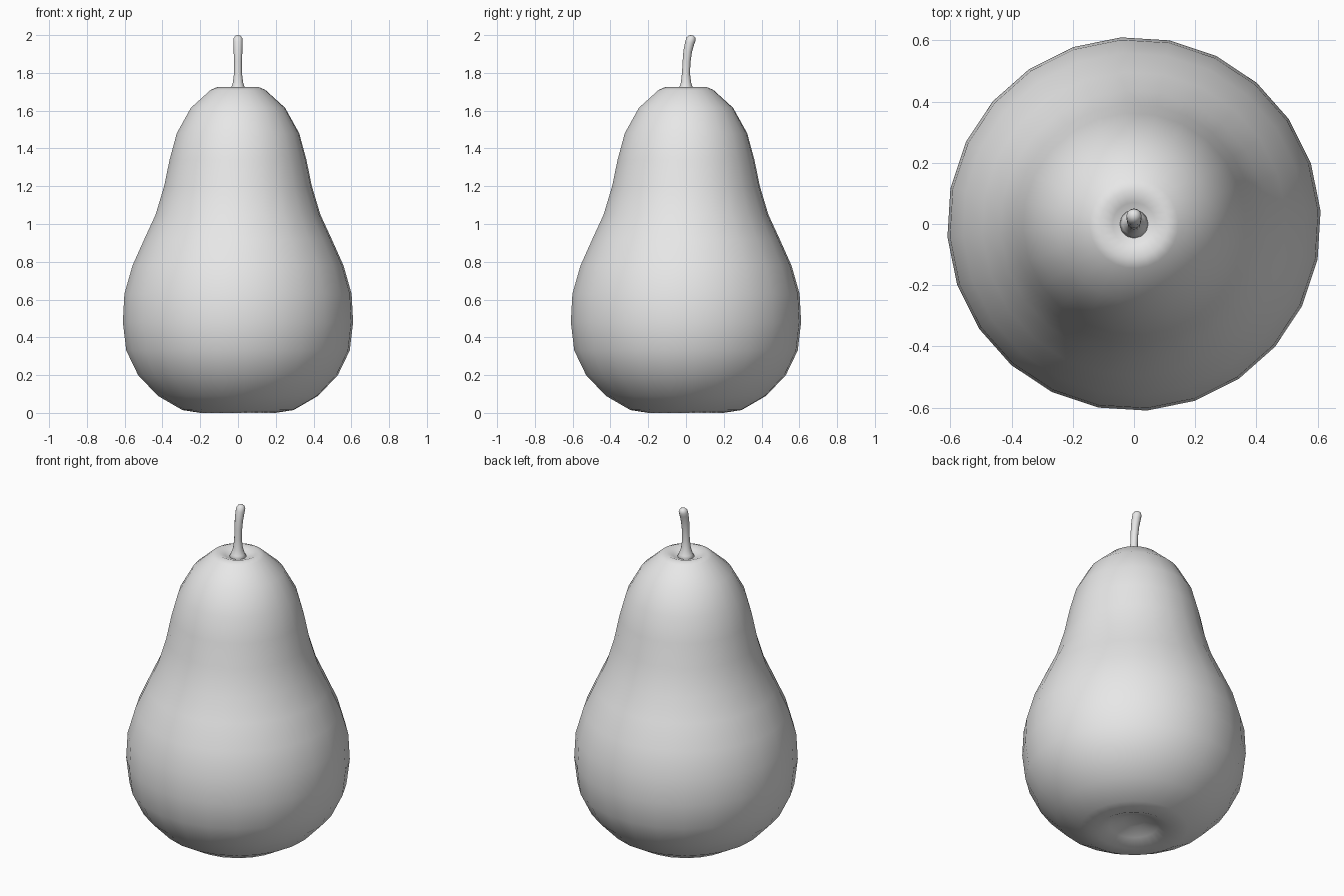
import bpy
import bmesh
import math
from mathutils import Matrix, Vector

cube = bpy.data.objects.get("Cube")
if cube:
    bpy.data.objects.remove(cube, do_unlink=True)

grey = bpy.data.materials.new("plain grey")
grey.use_nodes = True
grey.diffuse_color = (0.8, 0.8, 0.8, 1)
grey.node_tree.nodes["Principled BSDF"].inputs["Base Color"].default_value = (0.8, 0.8, 0.8, 1)


def loft(name, rings, sides, turn=0.0):
    """Skin circular rings given as (centre, radius, tilt about x); close both ends."""
    bm = bmesh.new()
    loops = []
    for centre, radius, tilt in rings:
        rot = Matrix.Rotation(tilt, 3, "X")
        loop = []
        for i in range(sides):
            a = turn + math.tau * i / sides
            offset = rot @ Vector((math.cos(a), math.sin(a), 0)) * radius
            loop.append(bm.verts.new(Vector(centre) + offset))
        loops.append(loop)
    for low, high in zip(loops, loops[1:]):
        for i in range(sides):
            j = (i + 1) % sides
            bm.faces.new((low[i], low[j], high[j], high[i]))
    # Fan caps
    for loop, (centre, _, _) in ((loops[0], rings[0]), (loops[-1], rings[-1])):
        tip = bm.verts.new(centre)
        for i in range(sides):
            bm.faces.new((loop[i], loop[(i + 1) % sides], tip))
    bmesh.ops.recalc_face_normals(bm, faces=bm.faces)
    for face in bm.faces:
        face.smooth = True
    mesh = bpy.data.meshes.new(name)
    bm.to_mesh(mesh)
    bm.free()
    mesh.materials.append(grey)
    obj = bpy.data.objects.new(name, mesh)
    bpy.context.collection.objects.link(obj)
    return obj


# Fruit body: (radius, height), from the dimple underneath to the dimple on top
profile = [
    (0.06, 0.06), (0.13, 0.03), (0.2, 0.0), (0.295, 0.015), (0.425, 0.09),
    (0.53, 0.2), (0.593, 0.33), (0.611, 0.48), (0.603, 0.63), (0.56, 0.78),
    (0.497, 0.92), (0.437, 1.05), (0.392, 1.2), (0.363, 1.34), (0.325, 1.48),
    (0.25, 1.615), (0.145, 1.71), (0.11, 1.725), (0.07, 1.71), (0.035, 1.695),
]
loft("pear_body", [((0, 0, z), r, 0) for r, z in profile], 24, math.radians(4))

# Stem: (y, height, radius, tilt in degrees), flared at the base, bent to the back
path = [
    (0, 1.685, 0.055, 0), (0, 1.715, 0.038, 0), (0, 1.75, 0.027, 0),
    (0, 1.8, 0.021, -2), (0.003, 1.86, 0.021, -5), (0.009, 1.915, 0.023, -12),
    (0.02, 1.96, 0.025, -18), (0.027, 1.98, 0.025, -20),
    (0.033, 1.993, 0.017, -20), (0.035, 1.998, 0.006, -20),
]
loft("stem", [((0, y, z), r, math.radians(t)) for y, z, r, t in path], 12)
